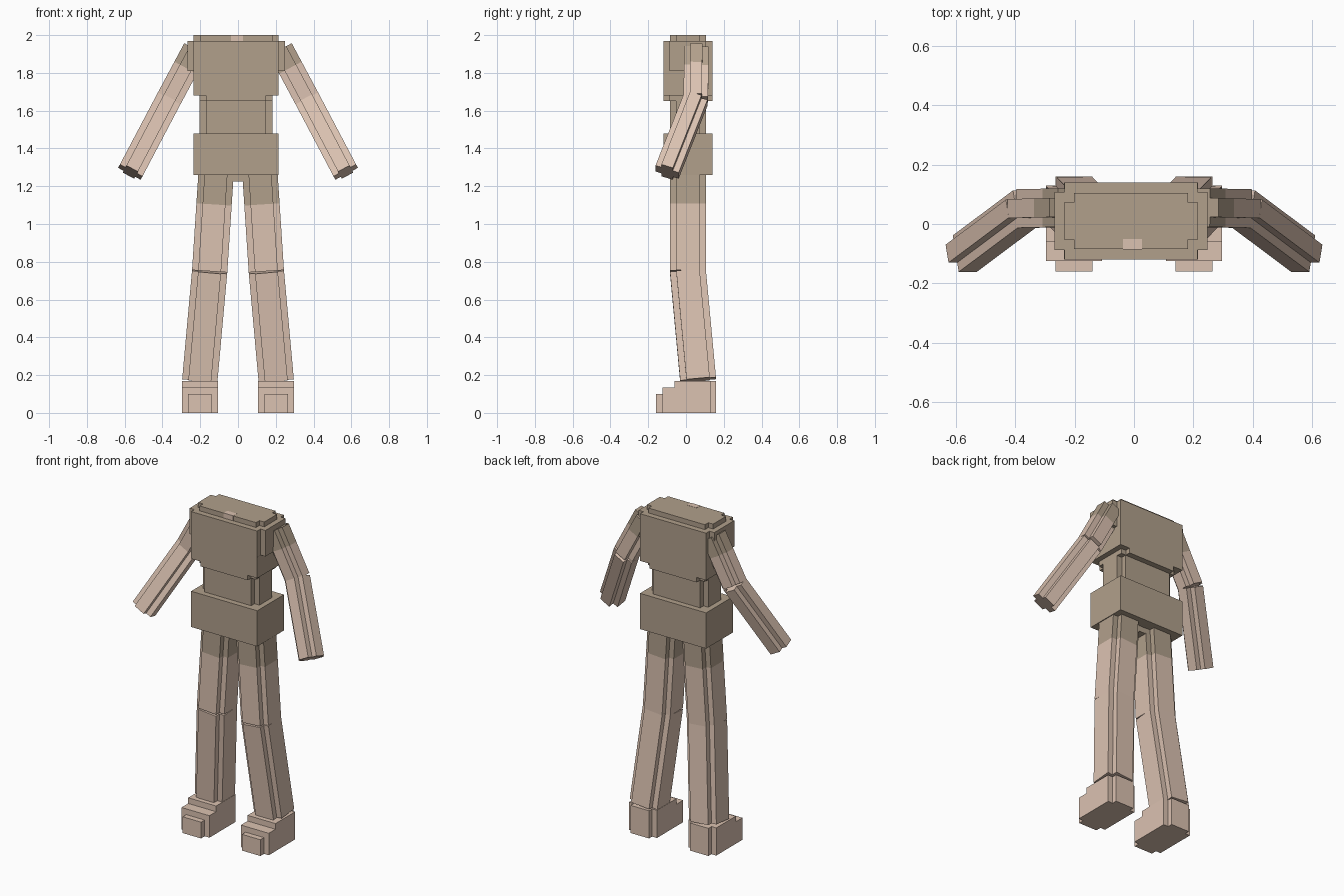
import bpy, bmesh
from mathutils import Vector

cube = bpy.data.objects.get("Cube")
if cube:
    bpy.data.objects.remove(cube, do_unlink=True)


def material(name, rgb):
    m = bpy.data.materials.new(name)
    m.use_nodes = True
    m.diffuse_color = (*rgb, 1)
    m.node_tree.nodes["Principled BSDF"].inputs["Base Color"].default_value = (*rgb, 1)
    return m


CLOTH = material("taupe cloth", (0.44, 0.35, 0.26))
SKIN = material("pale skin", (0.71, 0.54, 0.44))
STEP = 0.033  # corner notch size


def section(w, d, n):
    """Rectangle with square notches cut from its corners."""
    a, b = w / 2, d / 2
    if not n:
        return [(a, b), (-a, b), (-a, -b), (a, -b)]
    pts = []
    for sx, sy in ((1, 1), (-1, 1), (-1, -1), (1, -1)):
        corner = [(sx * a, sy * (b - n)), (sx * (a - n), sy * (b - n)), (sx * (a - n), sy * b)]
        pts += corner if sx == sy else corner[::-1]
    return pts


def prism(name, start, end, w, d, notch, mat):
    """Extrude a notched section along the line from start to end."""
    start, end = Vector(start), Vector(end)
    along = (end - start).normalized()
    u = Vector((0, 1, 0)).cross(along).normalized()
    v = along.cross(u)
    bm = bmesh.new()
    face = bm.faces.new([bm.verts.new(start + u * x + v * y) for x, y in section(w, d, notch)])
    out = bmesh.ops.extrude_face_region(bm, geom=[face], use_keep_orig=True)
    moved = [g for g in out["geom"] if isinstance(g, bmesh.types.BMVert)]
    bmesh.ops.translate(bm, verts=moved, vec=end - start)
    bmesh.ops.recalc_face_normals(bm, faces=bm.faces)
    mesh = bpy.data.meshes.new(name)
    bm.to_mesh(mesh)
    bm.free()
    mesh.materials.append(mat)
    bpy.context.collection.objects.link(bpy.data.objects.new(name, mesh))


def upright(name, x, y, z0, z1, w, d, notch, mat):
    prism(name, (x, y, z0), (x, y, z1), w, d, notch, mat)


# Torso, stacked from the hips up
CX, CY = -0.01, 0.01
for name, z0, z1, w, d, notch in (
    ("hips", 1.26, 1.48, 0.45, 0.26, 0),
    ("waist", 1.48, 1.65, 0.385, 0.19, STEP),
    ("chest_hem", 1.65, 1.68, 0.385, 0.26, STEP),
    ("lower_chest", 1.68, 1.81, 0.45, 0.26, 0),
    ("upper_chest", 1.81, 1.97, 0.515, 0.26, STEP),
    ("shoulder_cap", 1.97, 2.0, 0.45, 0.19, STEP),
):
    upright(name, CX, CY, z0, z1, w, d, notch, CLOTH)
upright("crotch", -0.005, CY, 1.225, 1.27, 0.08, 0.12, 0, CLOTH)
upright("neck_patch", -0.005, -0.068, 1.97, 2.001, 0.065, 0.036, 0, SKIN)

for side, s in (("left", 1), ("right", -1)):
    # Arm: short sleeve, bent elbow and hand
    shoulder, elbow = Vector((s * 0.225, 0.055, 1.925)), Vector((s * 0.367, 0.052, 1.66))
    tip = Vector((s * 0.57, -0.1, 1.275))
    cuff = shoulder.lerp(elbow, 0.37)
    wrist = elbow.lerp(tip, 0.7)
    for part, a, b, mat in (("sleeve", shoulder, cuff, CLOTH), ("upper_arm", cuff, elbow, SKIN),
                            ("forearm", elbow, wrist, SKIN), ("hand", wrist, tip, SKIN)):
        prism(f"{side}_{part}", a, b, 0.135, 0.13, STEP, mat)

    # Leg: short trouser leg, thigh and shin
    hip, knee = Vector((s * 0.116, CY, 1.27)), Vector((s * 0.15, CY, 0.75))
    ankle = Vector((s * 0.202, 0.064, 0.175))
    hem = hip.lerp(knee, 0.32)
    for part, a, b, mat in (("shorts_leg", hip, hem, CLOTH), ("thigh", hem, knee, SKIN),
                            ("shin", knee, ankle, SKIN)):
        prism(f"{side}_{part}", a, b, 0.187, 0.19, STEP, mat)

    # Foot: heel block, instep and toe steps
    fx = s * 0.202
    upright(f"{side}_heel", fx, 0.035, 0, 0.17, 0.19, 0.19, 0, SKIN)
    upright(f"{side}_heel_back", fx, 0.145, 0, 0.17, 0.125, 0.03, 0, SKIN)
    upright(f"{side}_instep", fx, -0.0925, 0, 0.135, 0.19, 0.065, 0, SKIN)
    upright(f"{side}_toe", fx, -0.1425, 0, 0.1, 0.125, 0.035, 0, SKIN)
